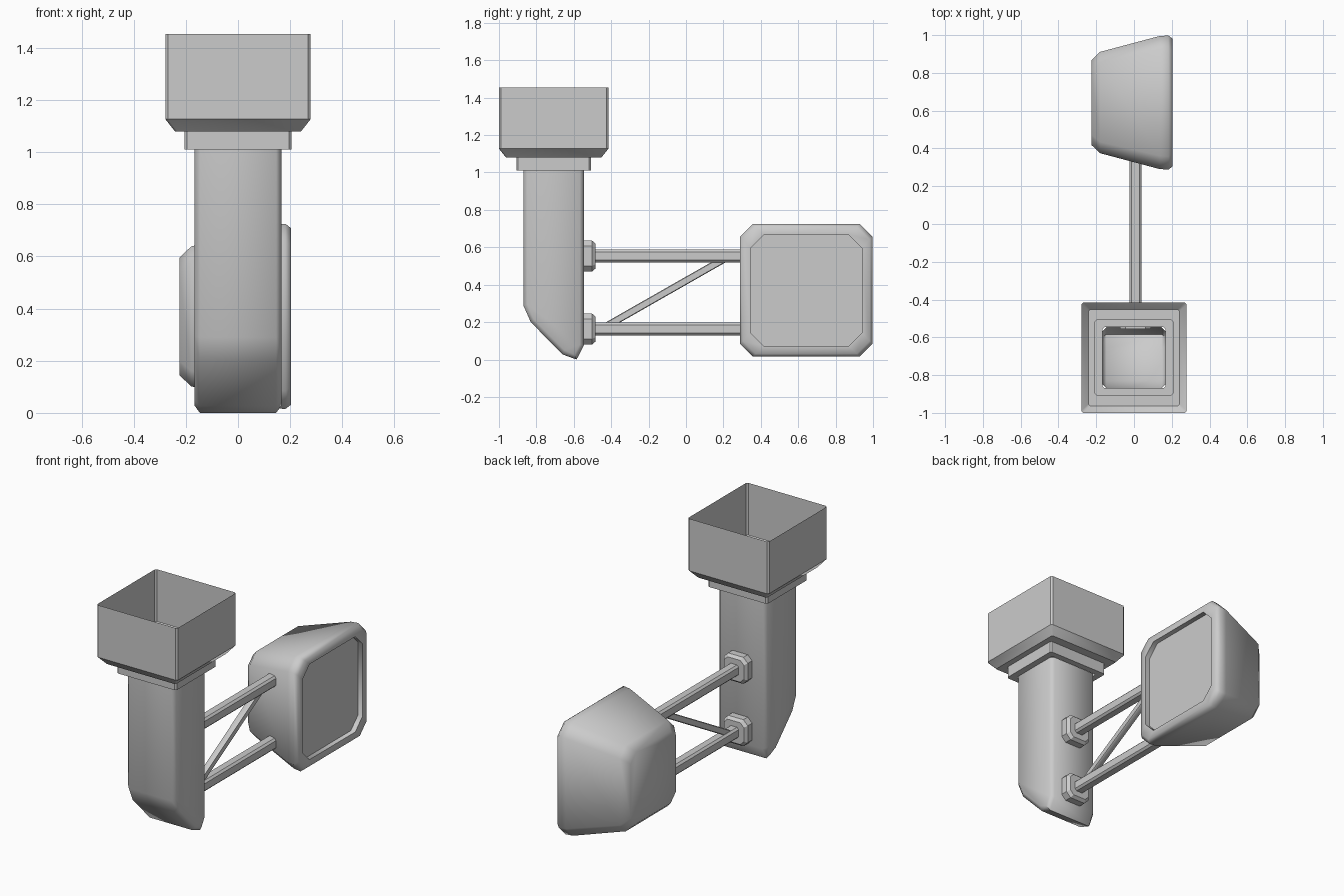
import bpy, bmesh, math

if "Cube" in bpy.data.objects:
    bpy.data.objects.remove(bpy.data.objects["Cube"])


def octagon(a, b, c):
    """Rectangle of half sizes a, b with corners cut by c."""
    return [(a, -b + c), (a, b - c), (a - c, b), (-a + c, b),
            (-a, b - c), (-a, -b + c), (-a + c, -b), (a - c, -b)]


def loft(name, rings, cap_start=True, cap_end=True, angle=35):
    """Skin a row of equal-length point rings."""
    bm = bmesh.new()
    rows = [[bm.verts.new(p) for p in r] for r in rings]
    n = len(rows[0])
    for r, s in zip(rows, rows[1:]):
        for i in range(n):
            j = (i + 1) % n
            bm.faces.new((r[i], r[j], s[j], s[i]))
    if cap_start:
        bm.faces.new(rows[0][::-1])
    if cap_end:
        bm.faces.new(rows[-1])
    bmesh.ops.recalc_face_normals(bm, faces=bm.faces)
    return finish(name, bm, angle)


def finish(name, bm, angle=35):
    mesh = bpy.data.meshes.new(name)
    bm.to_mesh(mesh)
    bm.free()
    ob = bpy.data.objects.new(name, mesh)
    bpy.context.collection.objects.link(ob)
    bpy.ops.object.select_all(action='DESELECT')
    ob.select_set(True)
    bpy.context.view_layer.objects.active = ob
    bpy.ops.object.shade_smooth_by_angle(angle=math.radians(angle))
    return ob


CY = -0.7075   # centre of the chute
RX = 0.008     # centre of the arms

# Open square hopper with stepped collar, a thin shell down to the column
steps = [(0.279, 0.2925, 1.453), (0.279, 0.2925, 1.127), (0.242, 0.255, 1.08),
         (0.206, 0.200, 1.08), (0.206, 0.200, 1.01), (0.166, 0.162, 1.01)]
loft("hopper", [[(x, CY + y, z) for x, y in octagon(a, b, 0.01)]
                for a, b, z in steps], False, False)

# Hollow column: side profile with slanted foot, edges softened, open top
outer = [(-0.87, 1.01), (-0.87, 0.29), (-0.83, 0.20), (-0.66, 0.027),
         (-0.585, 0.0), (-0.546, 0.075), (-0.546, 1.01)]
inner = [(-0.848, 1.01), (-0.848, 0.295), (-0.813, 0.215), (-0.65, 0.05),
         (-0.597, 0.027), (-0.568, 0.08), (-0.568, 1.01)]
column = loft("column", [[(x, y, z) for y, z in prof] for x, prof in
                         [(-0.166, inner), (-0.146, outer),
                          (0.146, outer), (0.166, inner)]], angle=50)
bm = bmesh.new()
bm.from_mesh(column.data)
top = [f for f in bm.faces if all(v.co.z > 1.0 for v in f.verts)]
bmesh.ops.delete(bm, geom=top, context='FACES')
bm.to_mesh(column.data)
bm.free()

# Two arms with octagonal mounting pads
for label, z0 in (("upper", 0.553), ("lower", 0.163)):
    loft(label + "_arm", [[(RX + x, y, z0 + z) for x, z in octagon(0.033, 0.034, 0.012)]
                          for y in (-0.52, 0.37)])
    pad = [(-0.555, 0.083, 0.03), (-0.503, 0.083, 0.03), (-0.485, 0.068, 0.024)]
    loft(label + "_pad", [[(RX + x, y, z0 + z) for x, z in octagon(h, h, c)]
                          for y, h, c in pad], angle=25)

# Diagonal brace between the arms
loft("brace", [[(RX + x, y0 + y, z) for x, y in octagon(0.019, 0.039, 0.008)]
               for y0, z in ((-0.423, 0.18), (0.2, 0.535))])

# Tapered housing with a rim and recessed face towards +x
housing = [(-0.225, 0.225, 0.055), (-0.18, 0.268, 0.06), (0.135, 0.352, 0.07),
           (0.182, 0.355, 0.07), (0.203, 0.339, 0.068), (0.203, 0.298, 0.072),
           (0.172, 0.298, 0.072)]
loft("housing", [[(x, 0.643 + y, 0.37 + z) for y, z in octagon(h, h, c)]
                 for x, h, c in housing], angle=50)
